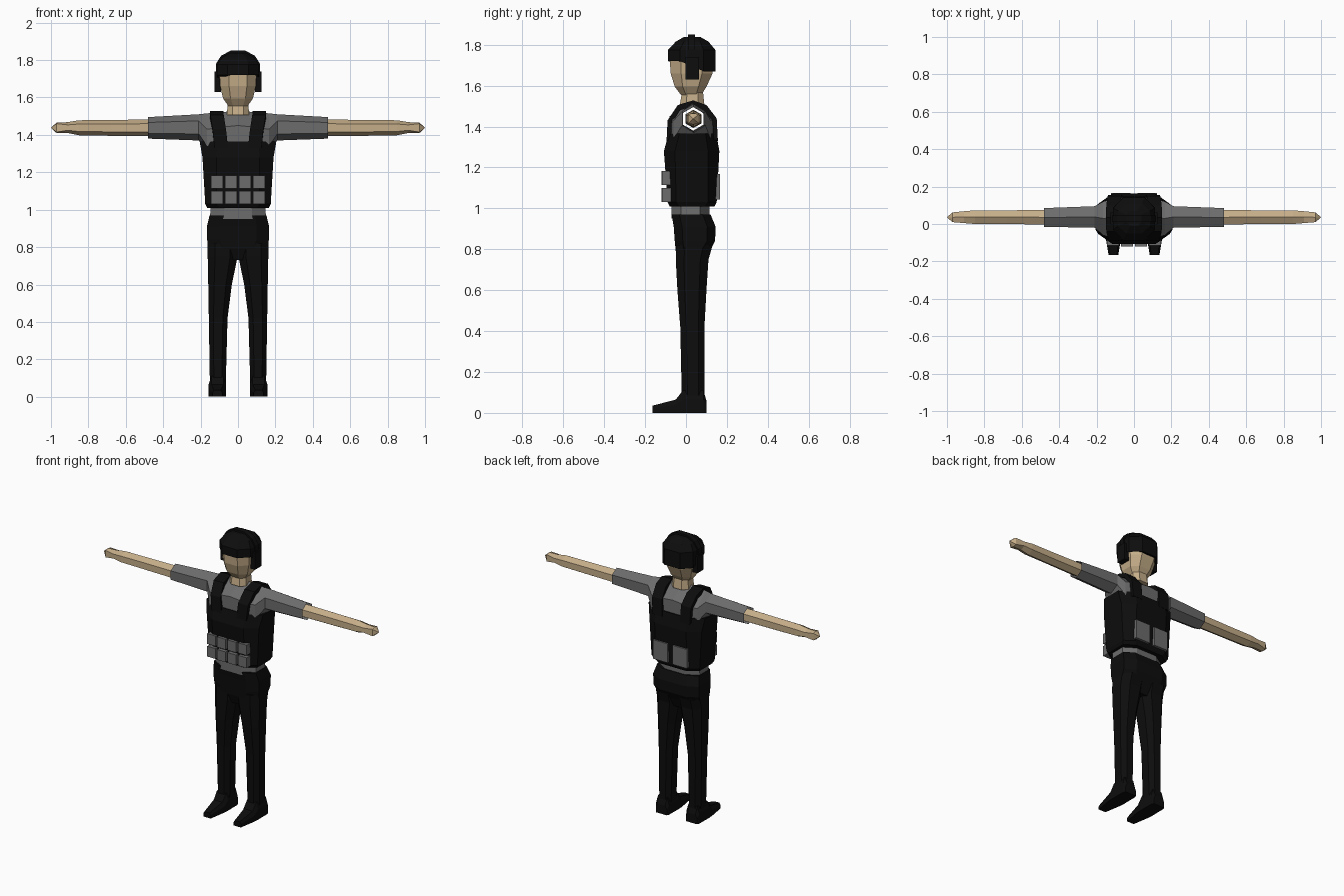
import bpy
import bmesh
from mathutils import Vector

cube = bpy.data.objects.get("Cube")
if cube:
    bpy.data.objects.remove(cube, do_unlink=True)


def make_material(name, color):
    mat = bpy.data.materials.new(name)
    mat.use_nodes = True
    mat.diffuse_color = (*color, 1)
    mat.node_tree.nodes["Principled BSDF"].inputs["Base Color"].default_value = (*color, 1)
    return mat


BLACK = make_material("black cloth", (.004, .004, .004))
GREY = make_material("grey cloth", (.15, .15, .15))
SKIN = make_material("skin", (.56, .42, .25))


def loft(name, rings, material, cap_start=True, cap_end=True):
    """Skin a row of equal-length point rings into one flat-shaded mesh."""
    bm = bmesh.new()
    loops = [[bm.verts.new(p) for p in ring] for ring in rings]
    count = len(loops[0])
    for low, high in zip(loops, loops[1:]):
        for i in range(count):
            j = (i + 1) % count
            bm.faces.new((low[i], low[j], high[j], high[i]))
    if cap_start:
        bm.faces.new(loops[0][::-1])
    if cap_end:
        bm.faces.new(loops[-1])
    bmesh.ops.recalc_face_normals(bm, faces=bm.faces[:])
    mesh = bpy.data.meshes.new(name)
    bm.to_mesh(mesh)
    bm.free()
    mesh.materials.append(material)
    obj = bpy.data.objects.new(name, mesh)
    bpy.context.collection.objects.link(obj)
    return obj


def level_ring(z, half_x, front, back, center_x=0, corner=.5):
    """Eight-sided horizontal ring, from front to back in y."""
    mid, half_y = (front + back) / 2, (back - front) / 2
    shape = [(1, -corner), (1, corner), (corner, 1), (-corner, 1),
             (-1, corner), (-1, -corner), (-corner, -1), (corner, -1)]
    return [Vector((center_x + half_x * a, mid + half_y * b, z)) for a, b in shape]


def arm_ring(x, top, bottom, front, back, upper=None, lower=None):
    """Six-sided ring across the arm axis, with a point at top and bottom."""
    mid = (front + back) / 2
    upper = top - (top - bottom) / 4 if upper is None else upper
    lower = bottom + (top - bottom) / 4 if lower is None else lower
    return [Vector((x, y, z)) for y, z in
            ((mid, top), (front, upper), (front, lower),
             (mid, bottom), (back, lower), (back, upper))]


def box(name, center, size, material):
    x, y, z = center
    w, d, h = (s / 2 for s in size)
    rings = [level_ring(z + s * h, w, y - d, y + d, x, 1)[::2] for s in (-1, 1)]
    return loft(name, rings, material)


def mirrored(rings, side):
    return [[Vector((p.x * side, p.y, p.z)) for p in ring] for ring in rings]


# Shirt: one hollow tube from cuff to cuff, swelling into the chest
half_shirt = [arm_ring(.48, 1.495, 1.38, -.015, .085),
              arm_ring(.21, 1.51, 1.37, -.02, .095),
              arm_ring(.165, 1.515, 1.33, -.06, .12, 1.43, 1.34),
              arm_ring(.1, 1.52, 1.3, -.08, .14, 1.44, 1.32)]
center = arm_ring(0, 1.53, 1.3, -.08, .14, 1.45, 1.32)
loft("shirt", mirrored(half_shirt, -1) + [center] + half_shirt[::-1], GREY, False, False)
loft("shirt_waist", [level_ring(.95, .15, -.07, .115), level_ring(1.04, .145, -.07, .115)], GREY)

# Vest body
loft("vest", [level_ring(1.01, .165, -.08, .14, corner=.6),
              level_ring(1.03, .175, -.09, .15, corner=.65),
              level_ring(1.28, .19, -.108, .163, corner=.6),
              level_ring(1.365, .205, -.085, .148, corner=.55)], BLACK)

# Neck and head
loft("neck", [level_ring(1.505, .06, -.03, .09), level_ring(1.6, .052, -.015, .08)], SKIN)
loft("head", [level_ring(1.555, .052, -.025, .075),
              level_ring(1.595, .08, -.055, .1),
              level_ring(1.66, .095, -.075, .13),
              level_ring(1.74, .1, -.08, .135),
              level_ring(1.8, .08, -.06, .11)], SKIN)

# Helmet with a lower rim at the back
rim = level_ring(1.72, .112, -.088, .145)
for p in rim:
    if p.y > .03:
        p.z = 1.67
loft("helmet", [rim, level_ring(1.775, .112, -.088, .143),
                level_ring(1.815, .085, -.05, .11),
                level_ring(1.838, .04, -.01, .07)], BLACK)

# Headset band over the helmet
band = []
for x, z in ((-.118, 1.7), (-.118, 1.78), (-.09, 1.823), (-.04, 1.85),
             (.04, 1.85), (.09, 1.823), (.118, 1.78), (.118, 1.7)):
    outer, inner = Vector((x, 0, z)), Vector((x * .85, 0, z - .02))
    band.append([p + Vector((0, y, 0)) for p, y in
                 ((outer, .01), (outer, .045), (inner, .045), (inner, .01))])
loft("headset_band", band, BLACK)

# Pants top
loft("hips", [level_ring(.73, .13, -.03, .09),
              level_ring(.79, .16, -.05, .115),
              level_ring(.84, .165, -.055, .142, corner=.6),
              level_ring(.91, .166, -.06, .145, corner=.6),
              level_ring(.97, .152, -.07, .12, corner=.6)], BLACK)

for side, word in ((1, "left"), (-1, "right")):
    # Bare forearm and hand with a pointed tip
    forearm = [arm_ring(.47, 1.482, 1.393, -.003, .075),
               arm_ring(.68, 1.48, 1.395, 0, .073),
               arm_ring(.85, 1.478, 1.398, 0, .073),
               arm_ring(.91, 1.468, 1.41, .005, .068),
               arm_ring(.97, 1.465, 1.41, .01, .062, 1.46, 1.415),
               arm_ring(1, 1.439, 1.437, .035, .037)]
    loft(word + "_forearm", mirrored(forearm, side), SKIN, cap_start=False)

    # Leg
    leg = [level_ring(.05, .042, -.02, .09, .108),
           level_ring(.42, .05, -.028, .09, .106),
           level_ring(.6, .063, -.042, .1, .096),
           level_ring(.75, .08, -.05, .11, .082),
           level_ring(.82, .08, -.05, .13, .082)]
    loft(word + "_leg", mirrored(leg, side), BLACK)

    # Boot: cross-sections from heel to toe, each as depth, half width, height
    boot = []
    for y, half, height in ((.1, .04, .06), (.085, .046, .11), (-.015, .047, .11),
                            (-.05, .045, .065), (-.165, .026, .035)):
        boot.append([Vector((.11 + half * a, y, height * b))
                     for a, b in ((-1, 0), (1, 0), (1, .6), (.7, 1), (-.7, 1), (-1, .6))])
    loft(word + "_boot", mirrored(boot, side), BLACK)

    # Vest strap over the shoulder
    strap = []
    for y, z, x in ((-.095, 1.33, .09), (-.09, 1.43, .1), (-.04, 1.505, .112),
                    (.035, 1.528, .115), (.1, 1.505, .112), (.15, 1.44, .105), (.156, 1.33, .1)):
        outer = Vector((x, y, z))
        inner = outer.lerp(Vector((x, .03, 1.36)), .17)
        shift = Vector((.036, 0, 0))
        strap.append([outer - shift, outer + shift, inner + shift, inner - shift])
    loft(word + "_vest_strap", mirrored(strap, side), BLACK)

    # Ear cup and back pouch
    box(word + "_ear_cup", (side * .109, .03, 1.685), (.034, .065, .11), BLACK)
    box(word + "_back_pouch", (side * .07, .15, 1.105), (.105, .034, .125), GREY)

# Front pouches in two rows
for row, z in enumerate((1.065, 1.148)):
    for column in range(4):
        x = (column - 1.5) * .075
        y = -.098 if column in (1, 2) else -.094
        box(f"front_pouch_{row}_{column}", (x, y, z), (.062, .042, .068), GREY)
